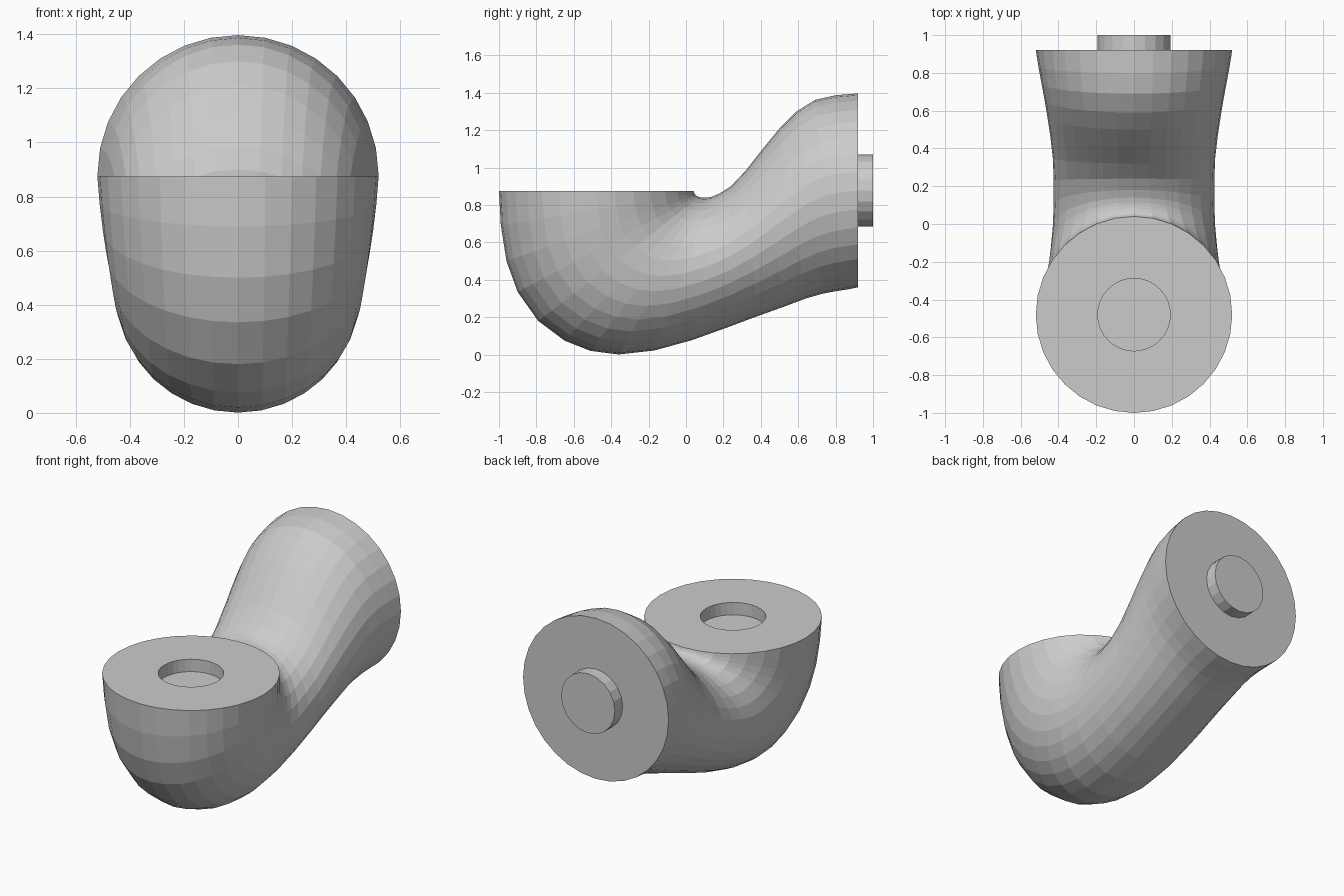
import bpy, bmesh
from math import cos, sin, pi
from mathutils import Vector

SIDES = 32

# Each section: inner (y, z), outer (y, z), half width
SECTIONS = [
    (0.04, 0.875, -1.00, 0.875, 0.52),
    (0.045, 0.862, -0.99, 0.69, 0.512),
    (0.052, 0.852, -0.96, 0.50, 0.50),
    (0.06, 0.847, -0.90, 0.335, 0.487),
    (0.07, 0.843, -0.79, 0.18, 0.472),
    (0.085, 0.840, -0.65, 0.075, 0.46),
    (0.10, 0.839, -0.51, 0.02, 0.45),
    (0.115, 0.840, -0.36, 0.001, 0.44),
    (0.14, 0.845, -0.17, 0.022, 0.43),
    (0.18, 0.862, 0.03, 0.077, 0.425),
    (0.24, 0.90, 0.22, 0.145, 0.425),
    (0.32, 0.985, 0.38, 0.205, 0.43),
    (0.41, 1.10, 0.52, 0.255, 0.443),
    (0.50, 1.21, 0.64, 0.30, 0.459),
    (0.59, 1.30, 0.73, 0.326, 0.474),
    (0.69, 1.362, 0.80, 0.339, 0.490),
    (0.80, 1.387, 0.865, 0.349, 0.506),
    (0.92, 1.397, 0.92, 0.36, 0.52),
]
# Socket recess in the top face: (rim, floor)
SOCKET = [(-0.288, 0.875, -0.672, 0.875, 0.192),
          (-0.288, 0.795, -0.672, 0.795, 0.192)]


def ring(bm, section):
    iy, iz, oy, oz, width = section
    inner, outer = Vector((0, iy, iz)), Vector((0, oy, oz))
    centre, half = (inner + outer) / 2, (inner - outer) / 2
    verts = []
    for i in range(SIDES):
        a = 2 * pi * i / SIDES
        verts.append(bm.verts.new(centre + half * cos(a) + Vector((width * sin(a), 0, 0))))
    return verts


# Bent pipe body with socket, lofted from socket floor to back face
bm = bmesh.new()
rings = [ring(bm, s) for s in SOCKET[::-1] + SECTIONS]
for a, b in zip(rings, rings[1:]):
    for i in range(SIDES):
        j = (i + 1) % SIDES
        bm.faces.new((a[i], a[j], b[j], b[i]))
bm.faces.new(rings[0])
bm.faces.new(rings[-1])
bmesh.ops.recalc_face_normals(bm, faces=bm.faces)
mesh = bpy.data.meshes.new("elbow_body")
bm.to_mesh(mesh)
bm.free()
body = bpy.data.objects.new("elbow_body", mesh)
bpy.context.collection.objects.link(body)

# Connector peg on the back face
bpy.ops.mesh.primitive_cylinder_add(vertices=20, radius=0.192, depth=0.10,
                                    location=(0, 0.95, 0.878), rotation=(pi / 2, 0, 0))
bpy.context.object.name = "connector_peg"
